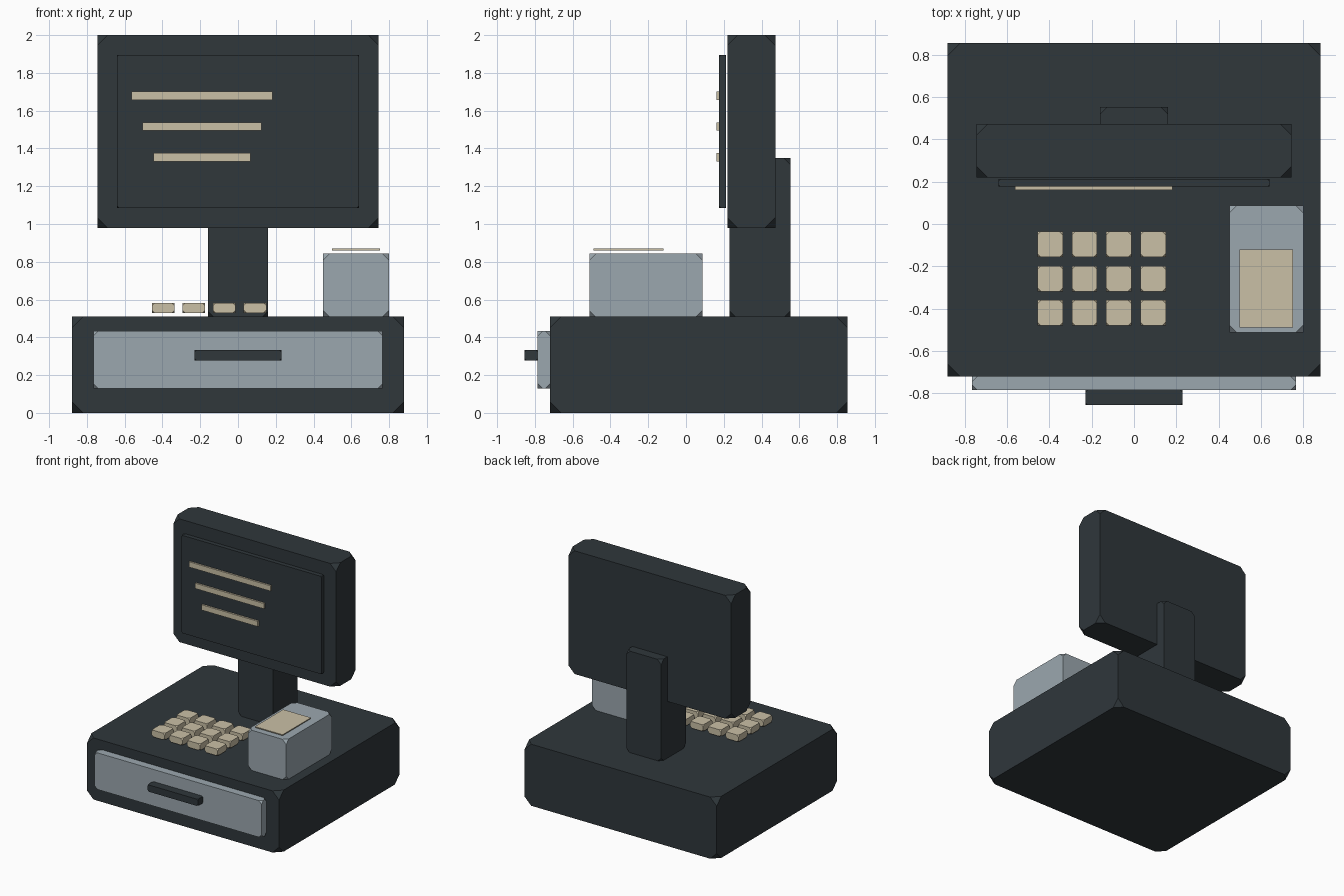
import bpy, bmesh
from mathutils import Vector

if "Cube" in bpy.data.objects:
    bpy.data.objects.remove(bpy.data.objects["Cube"])


def material(name, rgb):
    m = bpy.data.materials.new(name)
    m.diffuse_color = (*rgb, 1)
    m.use_nodes = True
    m.node_tree.nodes["Principled BSDF"].inputs["Base Color"].default_value = m.diffuse_color
    return m


DARK = material("charcoal", (0.029, 0.038, 0.044))
GREY = material("cool grey", (0.33, 0.39, 0.43))
CREAM = material("cream", (0.59, 0.525, 0.38))


def box(name, x, y, z, mat, cut=0.0):
    """Box from (min, max) ranges, with its eight corners cut off."""
    lo, hi = Vector((x[0], y[0], z[0])), Vector((x[1], y[1], z[1]))
    bm = bmesh.new()
    bmesh.ops.create_cube(bm, size=1)
    for v in bm.verts:
        v.co = Vector([(lo[i] + hi[i]) / 2 + v.co[i] * (hi[i] - lo[i]) for i in range(3)])
    if cut:
        bmesh.ops.bevel(bm, geom=bm.verts[:], offset=cut, offset_type='OFFSET',
                        segments=1, profile=0.5, affect='VERTICES')
    me = bpy.data.meshes.new(name)
    bm.to_mesh(me)
    bm.free()
    me.materials.append(mat)
    ob = bpy.data.objects.new(name, me)
    bpy.context.collection.objects.link(ob)
    return ob


# Base with cash drawer
box("base", (-0.88, 0.88), (-0.72, 0.855), (0, 0.51), DARK, 0.06)
box("drawer_front", (-0.765, 0.765), (-0.785, -0.719), (0.13, 0.433), GREY, 0.025)
box("drawer_handle", (-0.23, 0.23), (-0.855, -0.784), (0.277, 0.333), DARK, 0.012)

# Monitor on its post
box("post", (-0.16, 0.16), (0.23, 0.553), (0.505, 1.35), DARK, 0.035)
box("monitor", (-0.745, 0.745), (0.219, 0.473), (0.98, 2.0), DARK, 0.055)
box("screen", (-0.64, 0.64), (0.176, 0.212), (1.085, 1.895), DARK, 0.01)

# Bars shown on the screen
for i in range(3):
    half, zc = 0.373 - 0.058 * i, 1.679 - 0.1625 * i
    box(f"screen_bar_{i + 1}", (-0.19 - half, -0.19 + half), (0.161, 0.177),
        (zc - 0.022, zc + 0.022), CREAM)

# Keypad, four by three
for row in range(3):
    for col in range(4):
        cx, cy = -0.396 + 0.162 * col, -0.42 + 0.162 * row
        box(f"key_{row + 1}_{col + 1}", (cx - 0.06, cx + 0.06), (cy - 0.06, cy + 0.06),
            (0.528, 0.583), CREAM, 0.016)

# Receipt printer and paper
box("printer", (0.45, 0.80), (-0.512, 0.087), (0.508, 0.843), GREY, 0.035)
box("receipt_paper", (0.498, 0.752), (-0.49, -0.12), (0.861, 0.869), CREAM)
